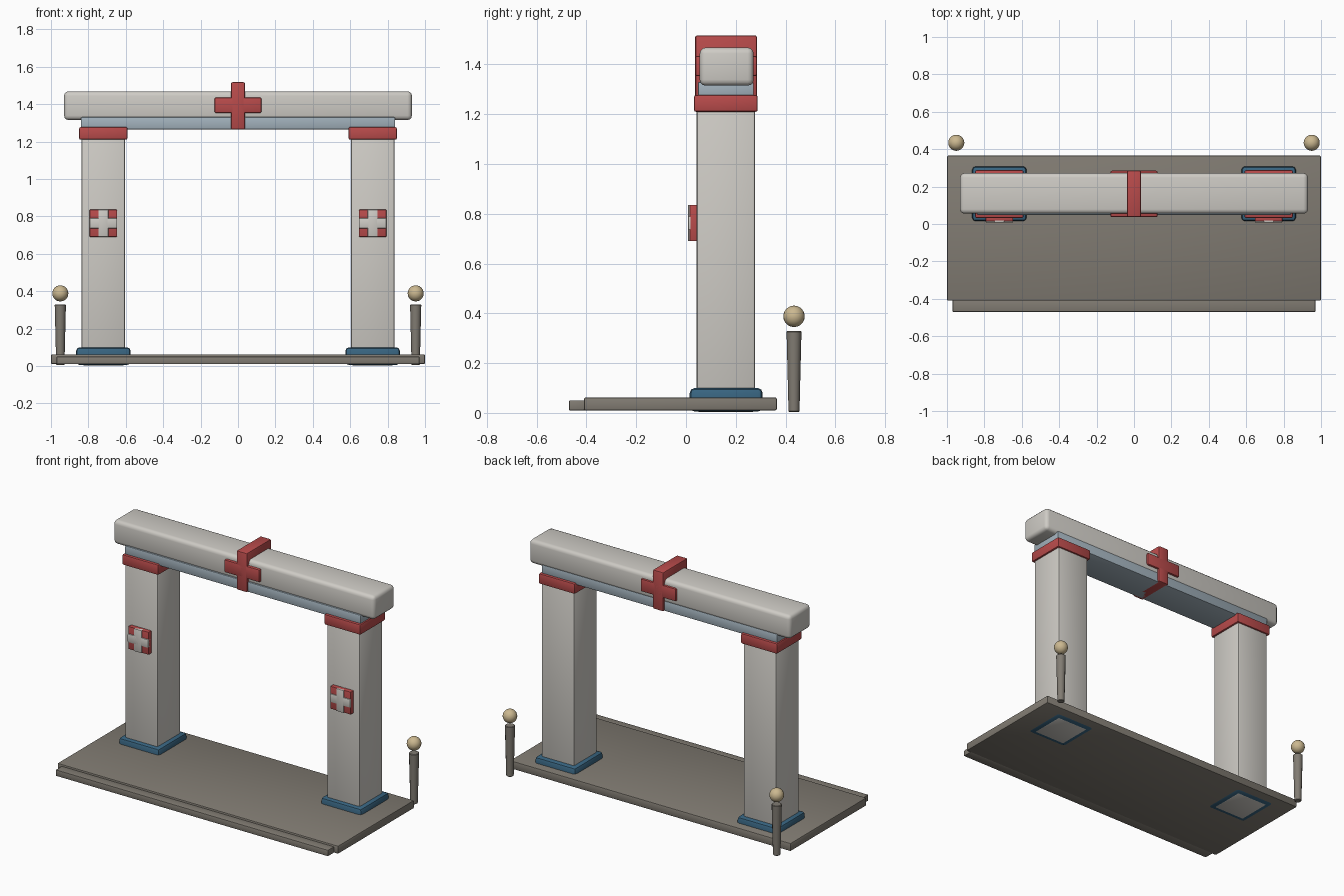
import bpy, math

if "Cube" in bpy.data.objects:
    bpy.data.objects.remove(bpy.data.objects["Cube"])


def material(name, rgb):
    m = bpy.data.materials.new(name)
    m.diffuse_color = (*rgb, 1)
    m.use_nodes = True
    m.node_tree.nodes["Principled BSDF"].inputs["Base Color"].default_value = m.diffuse_color
    return m


STONE = material("pale_stone", (0.62, 0.60, 0.56))
RED = material("red_paint", (0.48, 0.07, 0.07))
BLUE = material("blue_paint", (0.04, 0.13, 0.22))
PALE_BLUE = material("pale_blue_paint", (0.36, 0.44, 0.50))
TAUPE = material("taupe_stone", (0.22, 0.20, 0.17))
GOLD = material("tan_gold", (0.60, 0.48, 0.28))


def finish(ob, name, mat, bevel=0, segments=2):
    ob.name = name
    ob.data.materials.append(mat)
    if bevel:
        mod = ob.modifiers.new("bevel", 'BEVEL')
        mod.width, mod.segments = bevel, segments
        bpy.ops.object.modifier_apply(modifier=mod.name)
    bpy.ops.object.shade_smooth_by_angle(angle=math.radians(35))
    return ob


def box(name, x, y, z, mat, bevel=0.006, segments=2):
    """Bevelled box from (min, max) pairs."""
    bpy.ops.mesh.primitive_cube_add(
        size=1, location=[(a + b) / 2 for a, b in (x, y, z)])
    ob = bpy.context.object
    ob.scale = [b - a for a, b in (x, y, z)]
    bpy.ops.object.transform_apply(location=False, rotation=False, scale=True)
    return finish(ob, name, mat, bevel, segments)


def centred(c, half):
    return (c - half, c + half)


# floor slab and front step
box("floor_slab", (-1, 1), (-0.41, 0.365), (0.01, 0.062), TAUPE, 0.007)
box("front_step", (-0.97, 0.97), (-0.47, -0.40), (0.01, 0.05), TAUPE, 0.004)

for side, s in (("left", -1), ("right", 1)):
    px = s * 0.72
    # pillar with foot and capital
    box(side + "_pillar", centred(px, 0.117), (0.042, 0.278), (0.003, 1.225), STONE, 0.012)
    box(side + "_pillar_foot", centred(px, 0.146), (0.015, 0.308), (0.005, 0.10), BLUE, 0.02)
    box(side + "_pillar_capital", centred(px, 0.129), (0.032, 0.288), (1.21, 1.277), RED, 0.008)

    # square plaque with raised cross
    box(side + "_plaque", centred(px, 0.073), (0.014, 0.06), centred(0.763, 0.073), RED, 0.004)
    box(side + "_plaque_cross_upright", centred(px, 0.027), (0.008, 0.06), centred(0.763, 0.073), STONE, 0.004)
    box(side + "_plaque_cross_bar", centred(px, 0.073), (0.008, 0.06), centred(0.763, 0.027), STONE, 0.004)

    # rear bollard with floating ball
    bx, by = s * 0.95, 0.434
    bpy.ops.mesh.primitive_cone_add(vertices=12, radius1=0.022, radius2=0.03,
                                    depth=0.325, location=(bx, by, 0.1665))
    finish(bpy.context.object, side + "_bollard", TAUPE, 0.003, 1)
    bpy.ops.mesh.primitive_uv_sphere_add(segments=20, ring_count=12, radius=0.043,
                                         location=(bx, by, 0.388))
    finish(bpy.context.object, side + "_bollard_ball", GOLD)

# lintel and the rail below it
box("lintel_rail", (-0.84, 0.84), (0.048, 0.272), (1.265, 1.33), PALE_BLUE, 0.006)
box("lintel", (-0.93, 0.93), (0.055, 0.272), (1.315, 1.468), STONE, 0.024, 3)

# cross wrapped around the lintel centre
box("lintel_cross_upright", centred(0, 0.038), (0.037, 0.285), (1.265, 1.517), RED, 0.008)
box("lintel_cross_bar", centred(0, 0.126), (0.037, 0.285), (1.353, 1.435), RED, 0.008)
# the lintel keeps its full run over the cross arms
